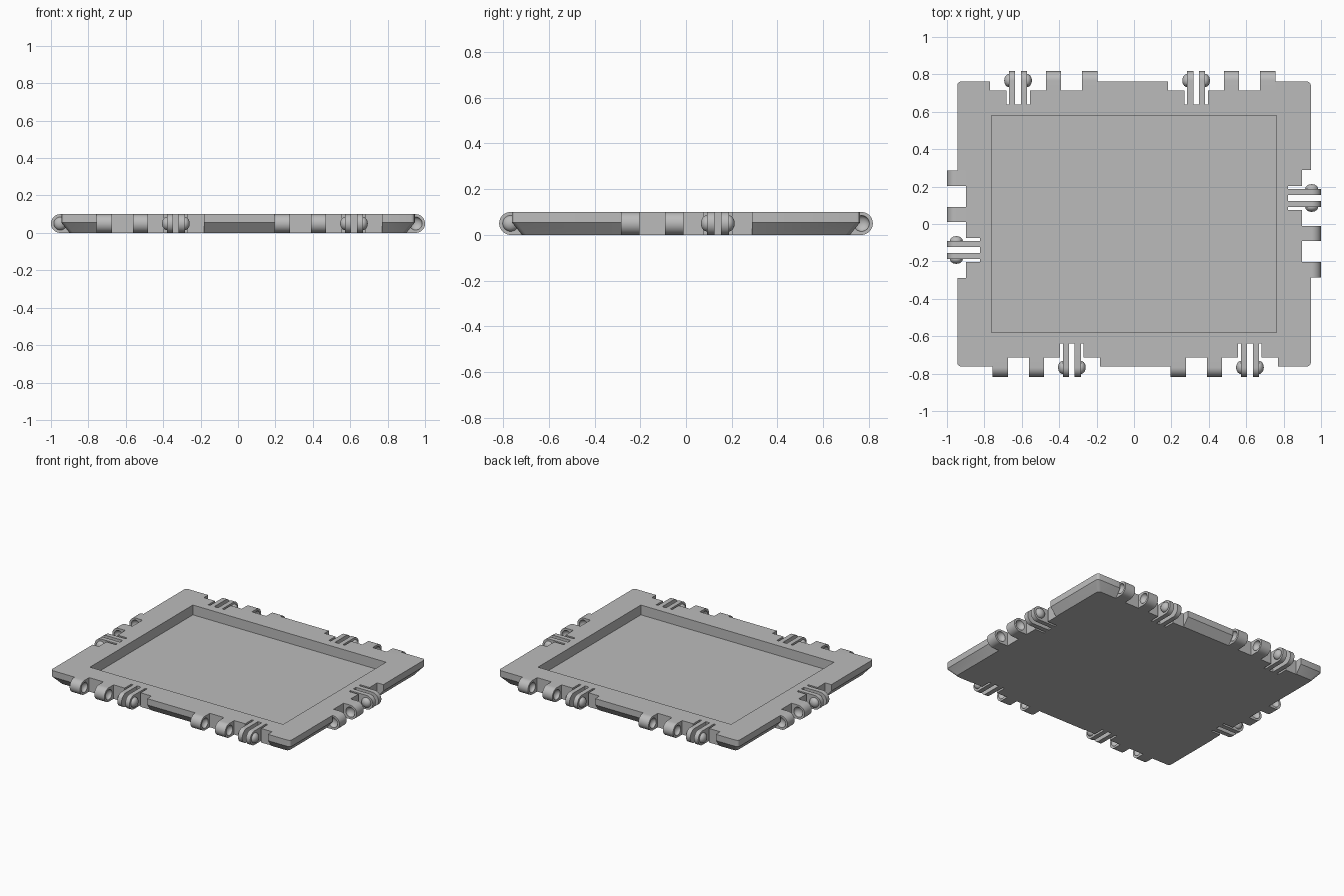
import bpy, bmesh, math
from mathutils import Matrix, Vector

cube = bpy.data.objects.get("Cube")
if cube:
    bpy.data.objects.remove(cube, do_unlink=True)

# Single grey plastic
grey = bpy.data.materials.new("grey plastic")
grey.use_nodes = True
colour = (0.5, 0.5, 0.5, 1)
grey.diffuse_color = colour
grey.node_tree.nodes["Principled BSDF"].inputs["Base Color"].default_value = colour

THICK = 0.1
RADIUS = THICK / 2
EDGE, NOTCH, SLOT = 0.055, 0.103, 0.177   # distances in from the hinge tips
TIP_X, TIP_Y = 1.0, 0.817

# Each edge: rotation, tip distance, positions of the prong pairs along it
EDGES = [(0, TIP_Y, (-0.332, 0.62)), (math.pi, TIP_Y, (-0.332, 0.62)),
         (math.pi / 2, TIP_X, (0.139,)), (-math.pi / 2, TIP_X, (0.139,))]
HINGES = [(Matrix.Rotation(a, 4, 'Z') @ Matrix.Translation((c, -tip, 0)))
          for a, tip, centres in EDGES for c in centres]
KNUCKLES = ((-0.424, -0.343), (-0.230, -0.150))
PRONGS = ((-0.048, -0.015), (0.015, 0.048))


def add_object(name, bm):
    bmesh.ops.recalc_face_normals(bm, faces=bm.faces)
    mesh = bpy.data.meshes.new(name)
    bm.to_mesh(mesh)
    bm.free()
    mesh.materials.append(grey)
    obj = bpy.data.objects.new(name, mesh)
    bpy.context.collection.objects.link(obj)
    return obj


def add_box(bm, lo, hi, matrix=Matrix()):
    lo, hi = Vector(lo), Vector(hi)
    scale = Matrix.Diagonal((*(hi - lo), 1))
    bmesh.ops.create_cube(bm, size=1, matrix=matrix @ Matrix.Translation((lo + hi) / 2) @ scale)


def add_tab(bm, x0, x1, root, matrix):
    """Tab with a half-round outer end, from the tip back to root."""
    profile = [(root, 0), (root, THICK)]
    for i in range(25):
        a = math.pi * i / 24
        profile.append((RADIUS - RADIUS * math.sin(a), RADIUS + RADIUS * math.cos(a)))
    face = bm.faces.new([bm.verts.new(matrix @ Vector((x0, y, z))) for y, z in profile])
    out = bmesh.ops.extrude_face_region(bm, geom=[face])
    shift = matrix.to_3x3() @ Vector((x1 - x0, 0, 0))
    bmesh.ops.translate(bm, vec=shift, verts=[v for v in out["geom"] if isinstance(v, bmesh.types.BMVert)])


def add_dome(bm, x, matrix):
    squash = Matrix.Diagonal((0.026, 0.035, 0.035, 1))
    turn = Matrix.Rotation(math.pi / 2, 4, 'Y')
    bmesh.ops.create_uvsphere(bm, u_segments=24, v_segments=12, radius=1,
                              matrix=matrix @ Matrix.Translation((x, RADIUS, RADIUS)) @ squash @ turn)


def cut(obj, cutter):
    mod = obj.modifiers.new("cut", 'BOOLEAN')
    mod.operation = 'DIFFERENCE'
    mod.solver = 'EXACT'
    mod.object = cutter
    cutter.hide_render = True
    bpy.context.view_layer.objects.active = obj
    bpy.ops.object.modifier_apply(modifier=mod.name)
    bpy.data.objects.remove(cutter, do_unlink=True)


def smooth(obj):
    bpy.ops.object.select_all(action='DESELECT')
    obj.select_set(True)
    bpy.context.view_layer.objects.active = obj
    bpy.ops.object.shade_smooth_by_angle(angle=math.radians(30))


# Panel: slab with softened corners and a chamfered underside
bm = bmesh.new()
rings = []
hx, hy = TIP_X - EDGE, TIP_Y - EDGE
for inset, z in ((0.045, 0), (0, 0.055), (0, THICK)):
    ring = []
    for sx, sy, start in ((1, 1, 0), (-1, 1, 1), (-1, -1, 2), (1, -1, 3)):
        r = 0.02
        for k in range(4):
            a = (start + k / 3) * math.pi / 2
            ring.append(bm.verts.new((sx * (hx - inset - r) + r * math.cos(a),
                                      sy * (hy - inset - r) + r * math.sin(a), z)))
    rings.append(ring)
bm.faces.new(rings[0])
bm.faces.new(rings[-1])
for low, high in zip(rings, rings[1:]):
    for i in range(len(low)):
        j = (i + 1) % len(low)
        bm.faces.new((low[i], low[j], high[j], high[i]))
panel = add_object("panel", bm)

# Shallow rectangular tray in the top
bm = bmesh.new()
add_box(bm, (-0.762, -0.58, 0.03), (0.762, 0.58, 0.2))
cut(panel, add_object("tray_cutter", bm))

# Hinge notches along the edges, then deeper slots around the prongs
for name, x0, x1, depth in (("notch_cutter", -0.424, 0.149, NOTCH),
                            ("slot_cutter", -0.063, 0.063, SLOT)):
    bm = bmesh.new()
    for m in HINGES:
        add_box(bm, (x0, -0.1, -0.1), (x1, depth, 0.2), m)
    cut(panel, add_object(name, bm))
smooth(panel)

# Socket knuckles with a dimple in each side
bm, dimples = bmesh.new(), bmesh.new()
for m in HINGES:
    for x0, x1 in KNUCKLES:
        add_tab(bm, x0, x1, NOTCH, m)
        add_dome(dimples, x0, m)
        add_dome(dimples, x1, m)
knuckles = add_object("hinge_knuckles", bm)
cut(knuckles, add_object("dimple_cutter", dimples))
smooth(knuckles)

# Flexible prong pairs with snap domes on their outer sides
bm, domes = bmesh.new(), bmesh.new()
for m in HINGES:
    for x0, x1 in PRONGS:
        add_tab(bm, x0, x1, SLOT, m)
        add_dome(domes, x0 if x0 < 0 else x1, m)
smooth(add_object("hinge_prongs", bm))
smooth(add_object("snap_domes", domes))
